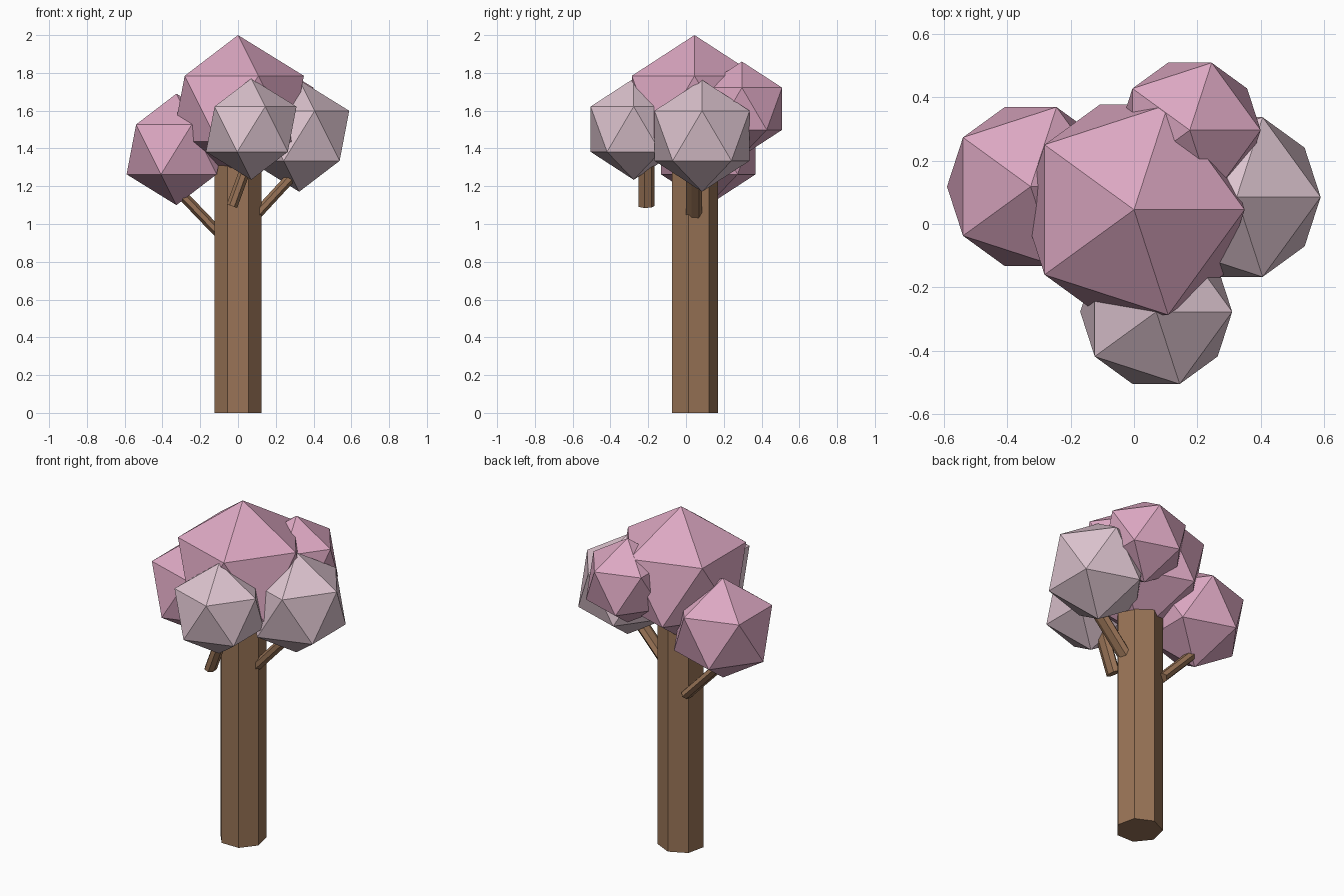
import bpy
from mathutils import Vector

if "Cube" in bpy.data.objects:
    bpy.data.objects.remove(bpy.data.objects["Cube"])


def material(name, rgb):
    m = bpy.data.materials.new(name)
    m.diffuse_color = (*rgb, 1.0)
    m.use_nodes = True
    m.node_tree.nodes["Principled BSDF"].inputs["Base Color"].default_value = m.diffuse_color
    return m


BARK = material("brown_bark", (0.32, 0.175, 0.095))
PINK = material("blossom_pink", (0.72, 0.39, 0.54))
PALE = material("pale_blossom", (0.72, 0.55, 0.62))


def foliage(name, centre, radius, mat):
    """Faceted 20-sided blossom clump."""
    bpy.ops.mesh.primitive_ico_sphere_add(subdivisions=1, radius=radius, location=centre)
    ob = bpy.context.object
    ob.name = name
    ob.data.materials.append(mat)


def limb(name, start, end, rx, ry):
    """Seven-sided post running between two points in a plane of constant y."""
    a, b = Vector(start), Vector(end)
    d = b - a
    bpy.ops.mesh.primitive_cylinder_add(vertices=7, radius=1, depth=1, location=(a + b) / 2)
    ob = bpy.context.object
    ob.name = name
    ob.scale = (rx, ry, d.length)
    ob.rotation_euler = (0, Vector((d.z, d.x)).angle_signed(Vector((1, 0))), 0)
    ob.data.materials.append(BARK)


# Trunk
limb("trunk", (0, 0.042, 0), (0, 0.042, 1.32), 0.128, 0.128)

# Branches
limb("left_branch", (-0.09, 0.12, 0.94), (-0.33, 0.12, 1.19), 0.028, 0.045)
limb("right_branch", (0.08, 0.04, 1.03), (0.32, 0.04, 1.29), 0.028, 0.045)
limb("front_branch", (-0.032, -0.211, 1.095), (0.05, -0.211, 1.32), 0.03, 0.045)

# Blossom clumps
foliage("crown", (0, 0.045, 1.61), 0.39, PINK)
foliage("left_clump", (-0.326, 0.118, 1.395), 0.295, PINK)
foliage("back_clump", (0.176, 0.296, 1.61), 0.25, PINK)
foliage("right_clump", (0.324, 0.085, 1.467), 0.296, PALE)
foliage("front_clump", (0.07, -0.277, 1.502), 0.268, PALE)
